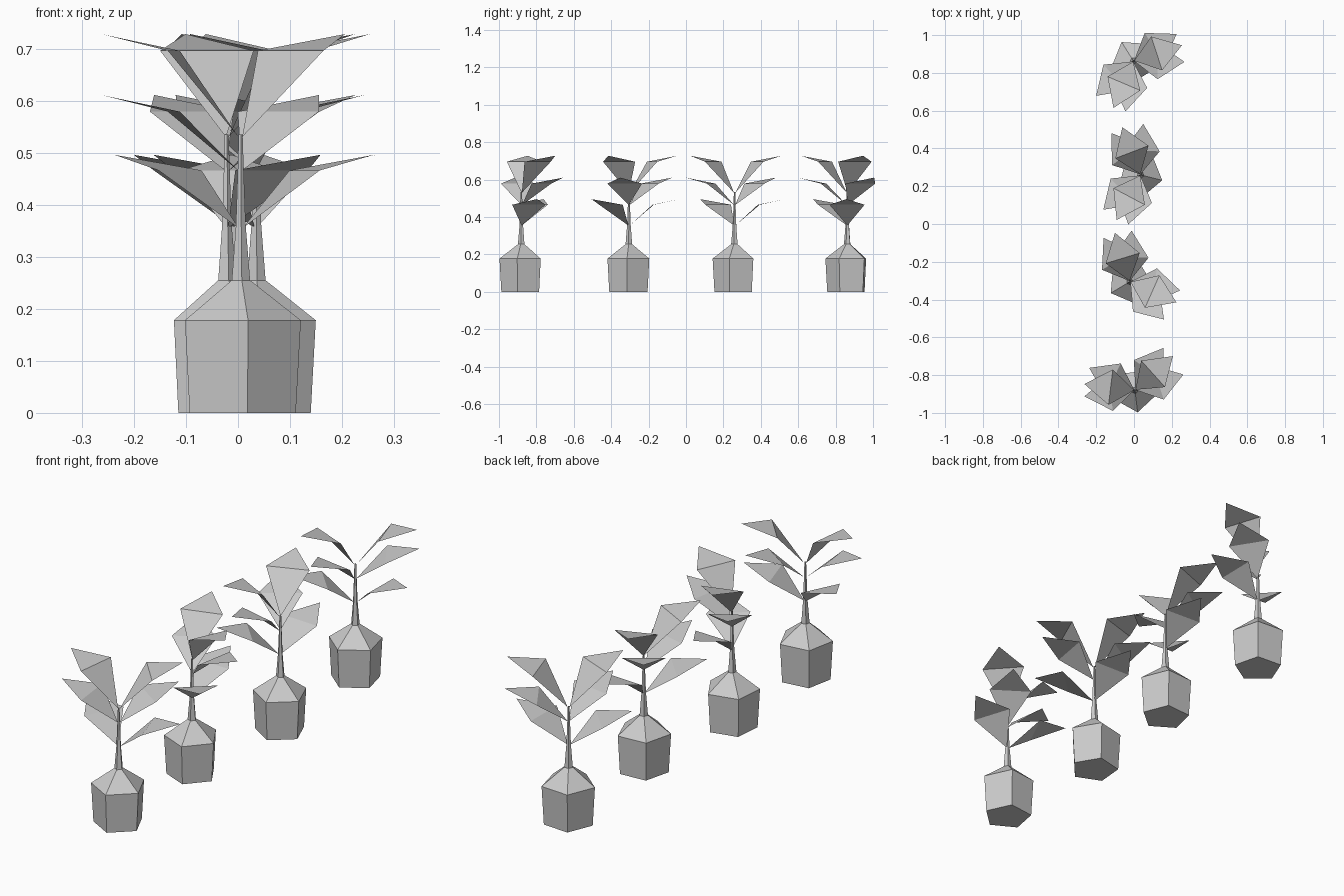
import bpy, bmesh
from math import radians, cos, sin
from mathutils import Vector

if "Cube" in bpy.data.objects:
    bpy.data.objects.remove(bpy.data.objects["Cube"], do_unlink=True)

grey = bpy.data.materials.new("plain_grey")
grey.use_nodes = True
colour = (0.6, 0.6, 0.6, 1)
grey.diffuse_color = colour
grey.node_tree.nodes["Principled BSDF"].inputs["Base Color"].default_value = colour


def polar(radius, degrees, z):
    a = radians(degrees)
    return Vector((radius * cos(a), radius * sin(a), z))


def make(name, bm, centre, turn):
    mesh = bpy.data.meshes.new(name)
    bm.to_mesh(mesh)
    bm.free()
    mesh.materials.append(grey)
    obj = bpy.data.objects.new(name, mesh)
    obj.location = (*centre, 0)
    obj.rotation_euler.z = radians(turn)
    bpy.context.collection.objects.link(obj)


def lathe(profile, sides, start):
    """Flat-sided solid from (radius, height) rings, closed at both ends."""
    bm = bmesh.new()
    rings = [[bm.verts.new(polar(r, start + 360 * i / sides, z)) for i in range(sides)]
             for r, z in profile]
    for low, high in zip(rings, rings[1:]):
        for i in range(sides):
            j = (i + 1) % sides
            bm.faces.new((low[i], low[j], high[j], high[i]))
    bm.faces.new(rings[0][::-1])
    bm.faces.new(rings[-1])
    return bm


def leaf(direction, base, shoulder, tip):
    """Kite folded across its widest line."""
    bm = bmesh.new()
    root = bm.verts.new(polar(0.004, direction, base))
    right = bm.verts.new(polar(0.16, direction - 36, shoulder))
    left = bm.verts.new(polar(0.16, direction + 36, shoulder))
    end = bm.verts.new(polar(0.27, direction, tip))
    bm.faces.new((root, right, left))
    bm.faces.new((right, end, left))
    return bm


POT = [(0.108, 0), (0.118, 0.178), (0.012, 0.26)]
TRUNK = [(0.019, 0.25), (0.010, 0.36), (0.006, 0.47), (0.004, 0.535)]
# Level name, two leaf directions, heights of root, shoulders and tip
LEVELS = [("lower", (18, 154), (0.355, 0.466, 0.496)),
          ("middle", (56, 187), (0.465, 0.579, 0.611)),
          ("upper", (42, 173), (0.53, 0.696, 0.728))]
# Four copies of the plant in a row, each with its own turn
PLANTS = [((0.005, -0.88), 0), ((-0.022, -0.305), -66),
          ((0.035, 0.26), 69), ((-0.003, 0.863), -155)]

for number, (centre, turn) in enumerate(PLANTS, 1):
    make(f"pot_{number}", lathe(POT, 5, -83), centre, turn)
    make(f"trunk_{number}", lathe(TRUNK, 5, -83), centre, turn)
    for level, directions, heights in LEVELS:
        for side, direction in zip("ab", directions):
            make(f"{level}_leaf_{number}{side}", leaf(direction, *heights), centre, turn)
